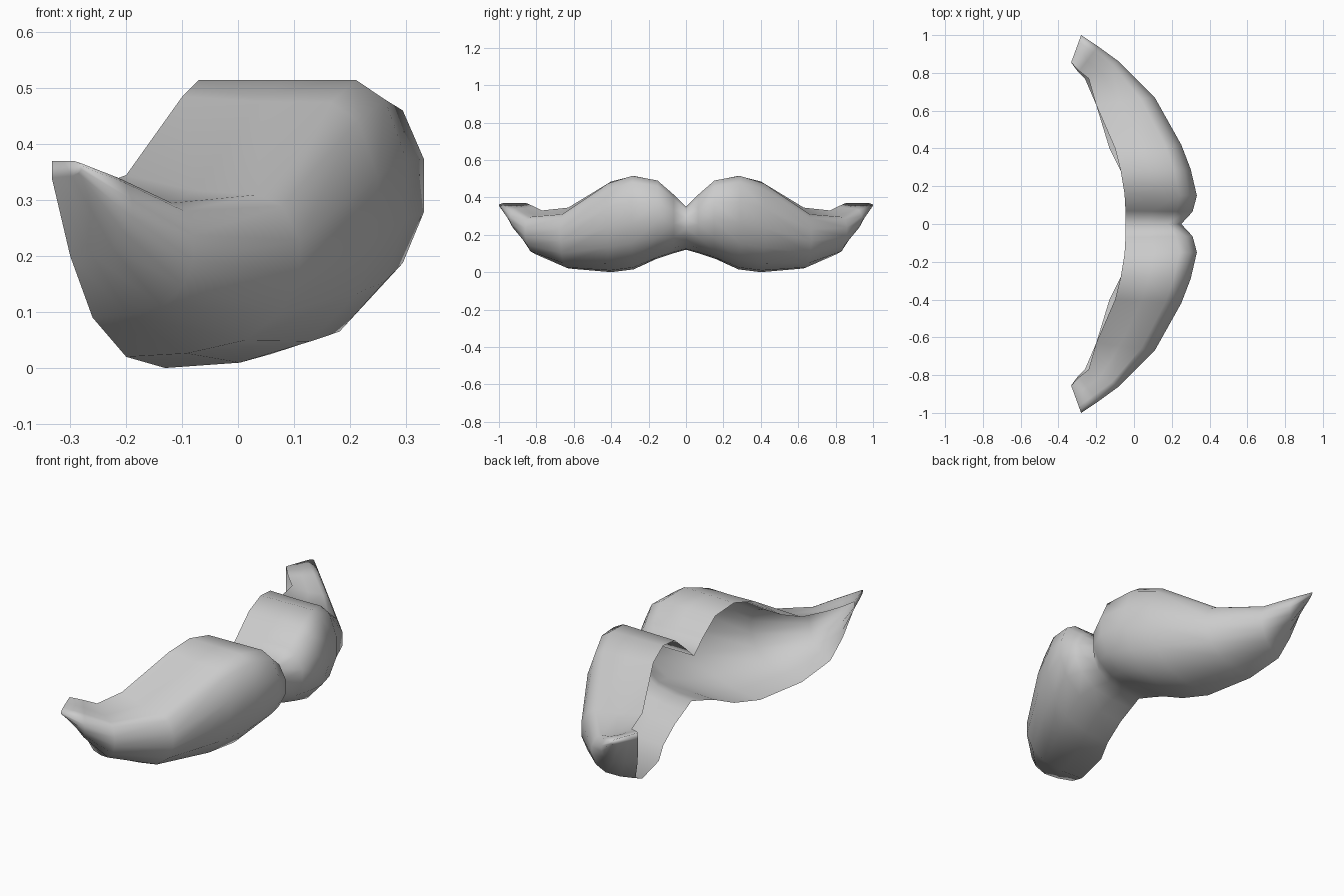
import bpy, bmesh

cube = bpy.data.objects.get("Cube")
if cube:
    bpy.data.objects.remove(cube, do_unlink=True)

# Material
grey = bpy.data.materials.new("light grey")
grey.use_nodes = True
colour = (0.6, 0.6, 0.6, 1)
grey.diffuse_color = colour
grey.node_tree.nodes["Principled BSDF"].inputs["Base Color"].default_value = colour

# Open cross-section (depth, height), from the top back edge round the front to the bottom back edge
PROFILE = [(0, 1), (.4, 1), (.76, 1), (.9, .93), (1, .72), (1, .5),
           (.9, .28), (.68, .1), (.35, .02), (0, 0)]

# Stations from the middle to the tip:
# back y, front y, top back x, bottom back x, front x, top z, bottom z, top front drop
STATIONS = [
    (0, 0, -.045, -.03, .25, .35, .12, 0),
    (.07, .065, -.045, -.04, .31, .415, .10, 0),
    (.16, .15, -.05, -.05, .333, .49, .07, 0),
    (.28, .29, -.07, -.07, .30, .515, .015, 0),
    (.40, .42, -.10, -.13, .25, .485, 0, .01),
    (.63, .67, -.20, -.20, .11, .345, .02, .035),
    (.77, .86, -.24, -.26, -.08, .33, .09, .035),
    (.81, .94, -.29, -.30, -.19, .35, .20, .01),
    (.855, 1, -.333, -.333, -.28, .37, .34, 0),
]


def section(bm, yb, yf, xt, xb, xf, zt, zb, drop):
    verts = []
    for u, v in PROFILE:
        back = xb + (xt - xb) * v
        z = zb + (zt - zb) * v - drop * min(1, 2 * u) * v
        verts.append(bm.verts.new((back + (xf - back) * u, yb + (yf - yb) * u, z)))
    return verts


# Half of the shell, open at the back, lofted through the stations
bm = bmesh.new()
rings = [section(bm, *s) for s in STATIONS]
for a, b in zip(rings, rings[1:]):
    for i in range(len(PROFILE) - 1):
        bm.faces.new((a[i], a[i + 1], b[i + 1], b[i]))
bm.faces.new(rings[-1])
mesh = bpy.data.meshes.new("moustache")
bm.to_mesh(mesh)
bm.free()
mesh.materials.append(grey)

moustache = bpy.data.objects.new("moustache", mesh)
bpy.context.collection.objects.link(moustache)
for poly in mesh.polygons:
    poly.use_smooth = True

# Other half
mirror = moustache.modifiers.new("mirror", "MIRROR")
mirror.use_axis = (False, True, False)
mirror.merge_threshold = 0.001
